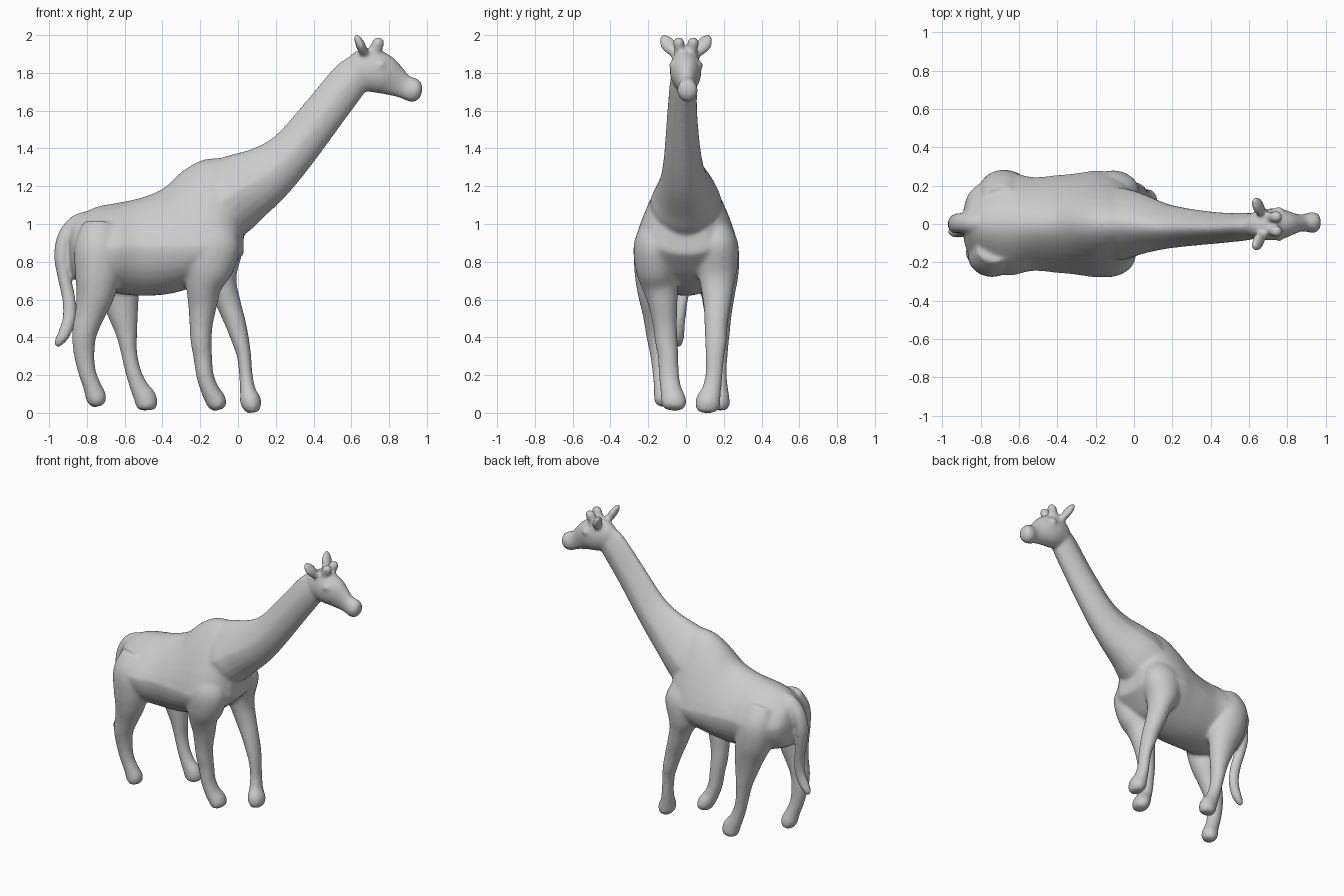
import bpy, bmesh, math
from mathutils import Vector

skin = bmesh.new()


def spline(keys, steps):
    """Catmull-Rom interpolation of ring tuples."""
    out = []
    for i in range(len(keys) - 1):
        p0, p1 = keys[max(i - 1, 0)], keys[i]
        p2, p3 = keys[i + 1], keys[min(i + 2, len(keys) - 1)]
        for s in range(steps):
            t = s / steps
            out.append([0.5 * (2 * b + (c - a) * t + (2 * a - 5 * b + 4 * c - d) * t * t
                               + (3 * b - a - 3 * c + d) * t ** 3)
                        for a, b, c, d in zip(p0, p1, p2, p3)])
    return out + [list(keys[-1])]


def loft(keys, taper=0.0, sides=24, steps=4):
    """Closed tube through rings (x, y, z, half width, up radius[, down radius])."""
    rings = spline([k if len(k) == 6 else (*k, k[4]) for k in keys], steps)
    pts = [Vector(r[:3]) for r in rings]
    loops = []
    for i, (p, r) in enumerate(zip(pts, rings)):
        t = (pts[min(i + 1, len(pts) - 1)] - pts[max(i - 1, 0)]).normalized()
        side = Vector((0, 1, 0))
        side = (side - t * side.dot(t)).normalized()
        up = t.cross(side)
        loop = []
        for j in range(sides):
            a = math.tau * j / sides
            c, s = math.cos(a), math.sin(a)
            w = max(r[3], 0.004) * c * (1 - taper * max(s, 0))
            h = max(r[4] if s > 0 else r[5], 0.004) * s
            loop.append(skin.verts.new(p + side * w + up * h))
        loops.append(loop)
    for a, b in zip(loops, loops[1:]):
        for j in range(sides):
            k = (j + 1) % sides
            skin.faces.new((a[j], a[k], b[k], b[j]))
    skin.faces.new(loops[0])
    skin.faces.new(loops[-1])


# Torso: x, top z, bottom z, half width
torso = [(-.89, .97, .77, .08), (-.855, 1.035, .70, .17), (-.75, 1.09, .66, .245),
         (-.65, 1.11, .635, .27), (-.53, 1.135, .62, .245), (-.4, 1.185, .625, .255),
         (-.3, 1.275, .645, .265), (-.2, 1.335, .68, .278), (-.1, 1.35, .72, .265),
         (-.02, 1.34, .79, .21), (.03, 1.25, .84, .12)]
loft([(x, 0, .88, w, top - .88, .88 - low) for x, top, low, w in torso], taper=.36, sides=36)

# Neck
loft([(-.16, 0, 1.06, .17, .2), (-.08, 0, 1.12, .19, .21), (0, 0, 1.175, .17, .2),
      (.145, -.012, 1.26, .122, .16), (.285, -.018, 1.38, .098, .125),
      (.455, -.02, 1.59, .08, .112), (.6, -.012, 1.775, .07, .103),
      (.66, -.005, 1.84, .05, .07)], taper=.35)

# Head
loft([(.585, -.008, 1.80, .045, .06), (.63, -.006, 1.81, .07, .1), (.70, -.003, 1.815, .083, .115),
      (.77, 0, 1.79, .078, .106), (.83, .003, 1.755, .055, .083), (.88, .006, 1.727, .044, .064),
      (.93, .008, 1.708, .055, .064), (.96, .008, 1.70, .045, .048), (.973, .008, 1.697, .02, .02)])

for s in (1, -1):
    # Ears
    loft([(.685, s * .035, 1.87, .02, .02), (.668, s * .06, 1.905, .028, .024),
          (.65, s * .09, 1.945, .042, .026), (.635, s * .113, 1.977, .034, .02),
          (.625, s * .128, 1.998, .012, .01)], sides=16)
    # Horns
    loft([(.70, s * .028, 1.86, .035, .045), (.72, s * .033, 1.91, .028, .034),
          (.738, s * .037, 1.948, .03, .034), (.748, s * .038, 1.972, .028, .03),
          (.753, s * .038, 1.988, .012, .012)], sides=16)
    # Eyes
    eye = bmesh.ops.create_icosphere(skin, subdivisions=3, radius=.027)["verts"]
    bmesh.ops.translate(skin, verts=eye, vec=(.758, s * .064, 1.84))

# Front legs: x, y, z, half width, half depth
loft([(-.14, -.15, 1.0, .07, .1), (-.14, -.165, .9, .11, .15), (-.155, -.16, .78, .11, .135),
      (-.18, -.14, .68, .096, .098), (-.187, -.122, .58, .078, .078), (-.195, -.112, .47, .064, .062),
      (-.195, -.104, .38, .06, .056), (-.187, -.095, .3, .054, .05), (-.175, -.09, .2, .054, .046),
      (-.15, -.08, .125, .056, .048), (-.12, -.066, .07, .066, .054),
      (-.102, -.062, .035, .06, .045), (-.095, -.062, .018, .035, .025)])
loft([(-.11, .15, 1.0, .07, .1), (-.11, .165, .9, .11, .14), (-.105, .165, .78, .11, .115),
      (-.08, .165, .68, .09, .075), (-.05, .165, .58, .074, .065), (-.015, .16, .48, .062, .056),
      (.014, .158, .38, .058, .046), (.032, .153, .3, .05, .038), (.042, .148, .2, .046, .036),
      (.052, .135, .12, .052, .042), (.066, .118, .065, .066, .056),
      (.075, .115, .025, .062, .046), (.078, .115, .002, .04, .03)])

# Hind legs
loft([(-.73, -.13, 1.0, .07, .09), (-.74, -.16, .88, .11, .125), (-.742, -.165, .75, .108, .122),
      (-.755, -.16, .63, .095, .103), (-.785, -.155, .52, .074, .079), (-.813, -.15, .42, .062, .066),
      (-.815, -.14, .32, .052, .056), (-.8, -.132, .22, .046, .047), (-.772, -.122, .14, .049, .048),
      (-.752, -.114, .085, .056, .055), (-.742, -.11, .05, .05, .042), (-.738, -.11, .035, .03, .025)])
loft([(-.70, .13, 1.0, .07, .09), (-.69, .165, .88, .11, .125), (-.665, .17, .75, .11, .125),
      (-.63, .17, .63, .09, .105), (-.608, .17, .52, .072, .08), (-.59, .172, .42, .06, .057),
      (-.577, .172, .32, .05, .043), (-.555, .172, .22, .044, .042), (-.525, .175, .14, .046, .048),
      (-.492, .178, .08, .052, .06), (-.482, .18, .035, .05, .055), (-.48, .18, .014, .03, .035)])

# Tail with tufted tip
loft([(-.80, .005, 1.03, .04, .04), (-.86, .005, 1.0, .05, .045), (-.912, .005, .93, .052, .045),
      (-.932, 0, .83, .05, .042), (-.92, -.008, .72, .04, .036), (-.895, -.022, .6, .033, .036),
      (-.893, -.034, .5, .032, .036), (-.92, -.04, .42, .032, .034), (-.948, -.04, .375, .026, .026),
      (-.962, -.04, .35, .01, .01)], sides=16)

# Fuse the parts into one smooth skin
bmesh.ops.recalc_face_normals(skin, faces=skin.faces)
mesh = bpy.data.meshes.new("giraffe_body")
skin.to_mesh(mesh)
skin.free()
body = bpy.data.objects.new("giraffe_body", mesh)
bpy.context.collection.objects.link(body)
remesh = body.modifiers.new("fuse", 'REMESH')
remesh.mode = 'VOXEL'
remesh.voxel_size = .011
remesh.use_smooth_shade = True
soften = body.modifiers.new("soften", 'SMOOTH')
soften.factor = .5
soften.iterations = 8
